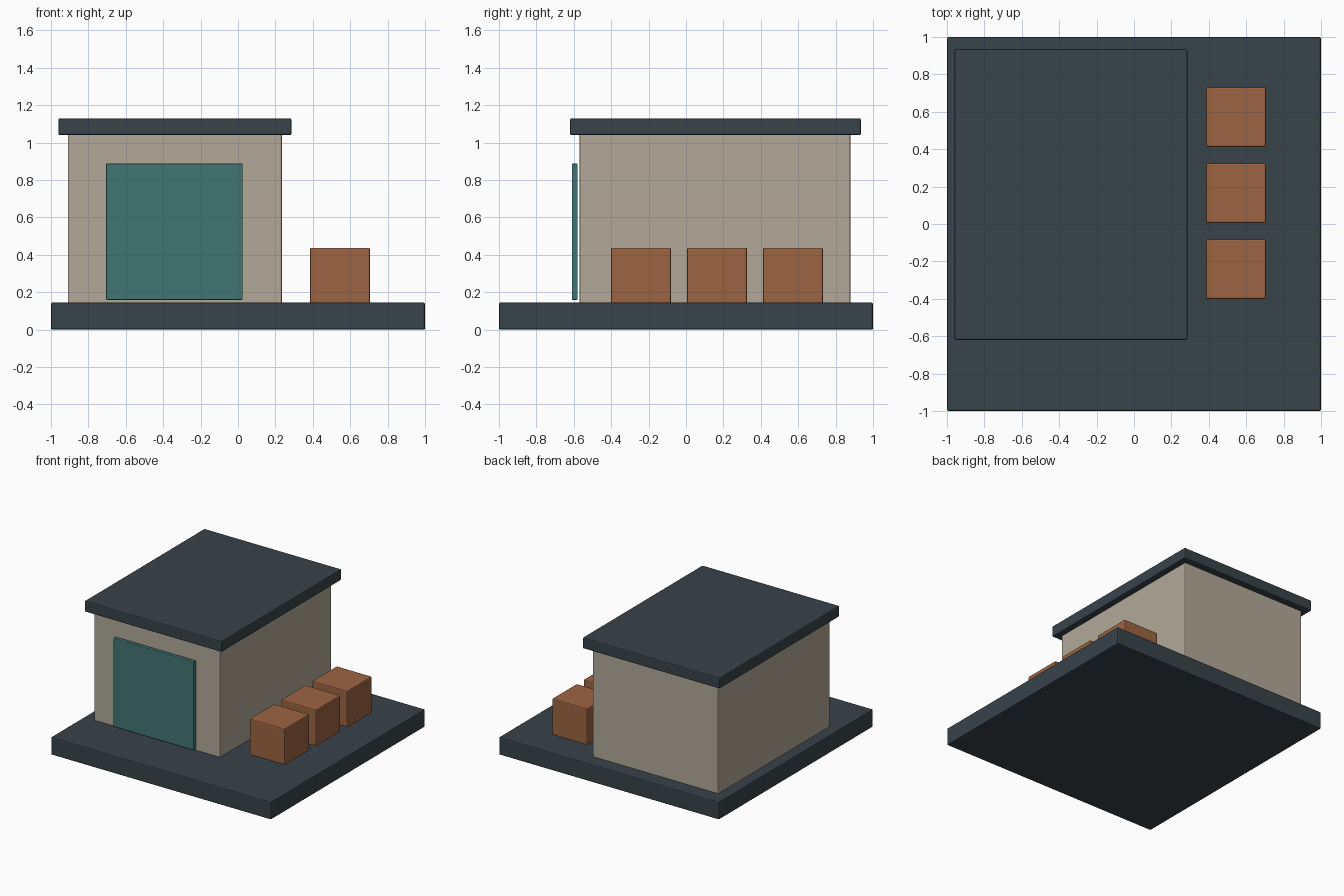
import bpy

if "Cube" in bpy.data.objects:
    bpy.data.objects.remove(bpy.data.objects["Cube"])


def srgb(r, g, b):
    def lin(c):
        c /= 255
        return c / 12.92 if c <= 0.04045 else ((c + 0.055) / 1.055) ** 2.4
    return (lin(r), lin(g), lin(b), 1.0)


def material(name, rgb):
    m = bpy.data.materials.new(name)
    m.diffuse_color = srgb(*rgb)
    m.use_nodes = True
    m.node_tree.nodes["Principled BSDF"].inputs["Base Color"].default_value = m.diffuse_color
    return m


slate = material("dark slate", (56, 67, 74))
stone = material("warm stone", (178, 170, 152))
teal = material("teal paint", (66, 118, 116))
wood = material("brown wood", (156, 100, 66))


def box(name, x, y, z, mat, bevel=0.008):
    """Softly bevelled box from (min, max) ranges."""
    bpy.ops.mesh.primitive_cube_add(
        size=1, location=[(a + b) / 2 for a, b in (x, y, z)])
    ob = bpy.context.object
    ob.name = name
    ob.scale = [b - a for a, b in (x, y, z)]
    bpy.ops.object.transform_apply(location=False, rotation=False, scale=True)
    ob.data.materials.append(mat)
    mod = ob.modifiers.new("edge bevel", 'BEVEL')
    mod.width = bevel
    mod.segments = 2
    return ob


# Ground slab
box("base_slab", (-1, 1), (-1, 1), (0, 0.145), slate)

# Building: walls, overhanging roof and front door panel
box("walls", (-0.91, 0.235), (-0.57, 0.88), (0.135, 1.05), stone)
box("roof", (-0.96, 0.285), (-0.62, 0.935), (1.04, 1.13), slate)
box("front_door", (-0.705, 0.025), (-0.61, -0.58), (0.16, 0.888), teal, 0.004)

# Row of crates beside the building
for i in range(3):
    y0 = -0.40 + i * 0.406
    box(f"crate_{i + 1}", (0.385, 0.705), (y0, y0 + 0.32), (0.135, 0.438), wood)
